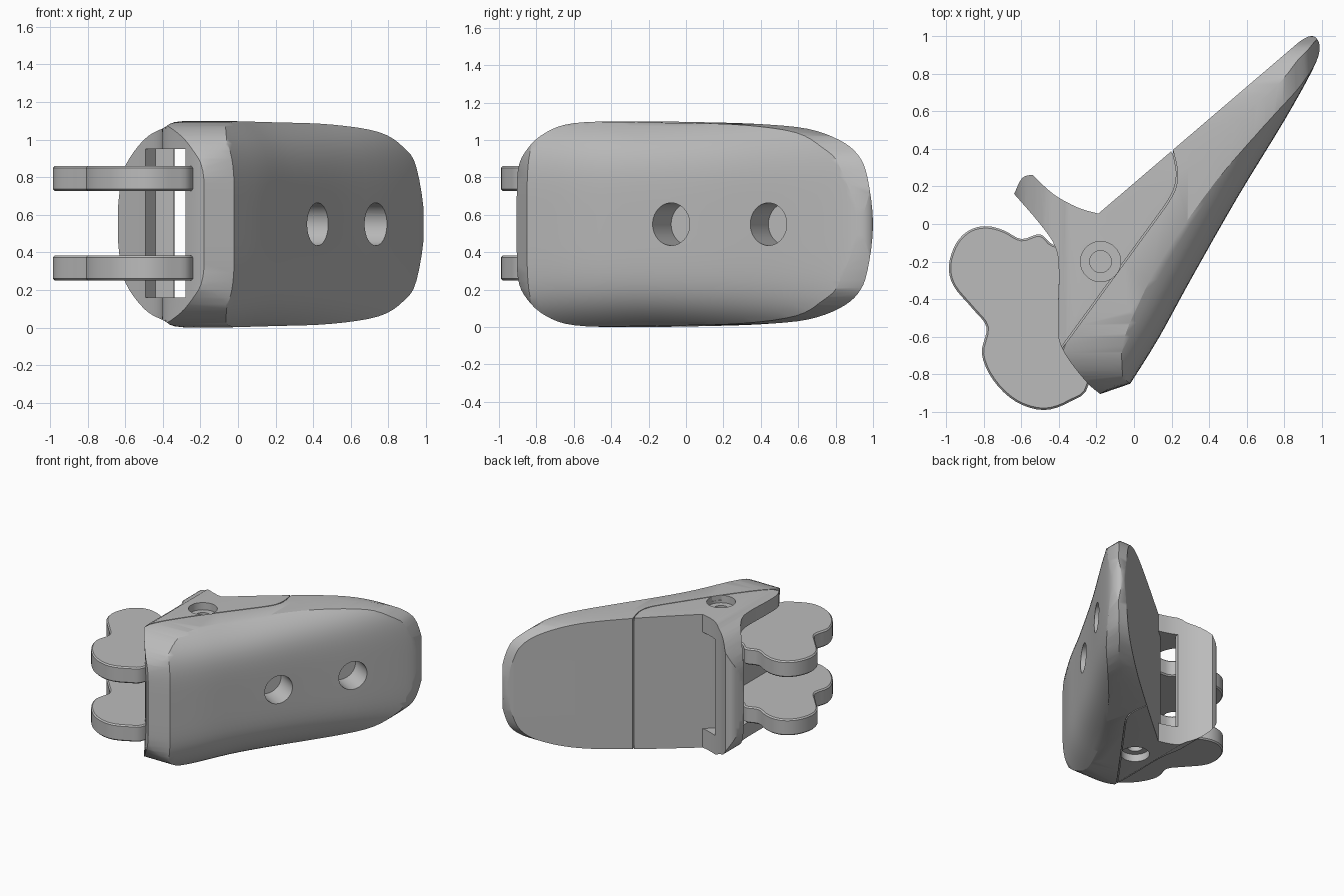
import bpy, bmesh, math
from mathutils import Vector, Matrix

cube = bpy.data.objects.get("Cube")
if cube:
    bpy.data.objects.remove(cube, do_unlink=True)

H = 1.1  # full height
grey = bpy.data.materials.new("plain grey")
grey.use_nodes = True
grey.diffuse_color = (0.5, 0.5, 0.5, 1)
grey.node_tree.nodes["Principled BSDF"].inputs["Base Color"].default_value = (0.5, 0.5, 0.5, 1)


def spline(pts, closed=True, steps=4):
    """Smooth curve passing through the points."""
    n, out = len(pts), []
    get = lambda i: Vector(pts[i % n] if closed else pts[min(max(i, 0), n - 1)])
    for i in range(n if closed else n - 1):
        a, b, c, d = (get(i + k) for k in (-1, 0, 1, 2))
        for s in range(steps):
            t = s / steps
            out.append(0.5 * (2 * b + (c - a) * t + (2 * a - 5 * b + 4 * c - d) * t * t
                              + (3 * b - a - 3 * c + d) * t ** 3))
    if not closed:
        out.append(get(n - 1))
    return out


def loft(name, rings):
    """Solid through matching rings of points."""
    bm = bmesh.new()
    loops = [[bm.verts.new(p) for p in ring] for ring in rings]
    n = len(loops[0])
    for lo, hi in zip(loops, loops[1:]):
        for i in range(n):
            j = (i + 1) % n
            bm.faces.new((lo[i], lo[j], hi[j], hi[i]))
    bm.faces.new(loops[0][::-1])
    bm.faces.new(loops[-1])
    bmesh.ops.recalc_face_normals(bm, faces=bm.faces)
    mesh = bpy.data.meshes.new(name)
    bm.to_mesh(mesh)
    bm.free()
    mesh.materials.append(grey)
    ob = bpy.data.objects.new(name, mesh)
    bpy.context.collection.objects.link(ob)
    return ob


def prism(name, pts, z0, z1):
    return loft(name, [[(p[0], p[1], z) for p in pts] for z in (z0, z1)])


def cylinder(name, centre, axis, radius, depth):
    circle = [(radius * math.cos(a), radius * math.sin(a))
              for a in (math.tau * i / 40 for i in range(40))]
    ob = prism(name, circle, -depth / 2, depth / 2)
    turn = Vector(axis).to_track_quat('Z', 'Y').to_matrix().to_4x4()
    ob.data.transform(Matrix.Translation(centre) @ turn)
    return ob


def boolean(ob, cutter, operation='DIFFERENCE'):
    mod = ob.modifiers.new("cut", 'BOOLEAN')
    mod.operation, mod.object, mod.solver = operation, cutter, 'EXACT'
    bpy.context.view_layer.objects.active = ob
    bpy.ops.object.modifier_apply(modifier=mod.name)
    bpy.data.objects.remove(cutter, do_unlink=True)


def smooth(ob):
    bpy.ops.object.select_all(action='DESELECT')
    ob.select_set(True)
    bpy.context.view_layer.objects.active = ob
    bpy.ops.object.shade_smooth_by_angle(angle=math.radians(32))


# Plan of the body: third value is how far the edge rolls inward at top and bottom
outer = spline([(-0.02, -0.85, 0.17), (0.13, -0.61, 0.2), (0.3, -0.3, 0.22),
                (0.55, 0.14, 0.18), (0.8, 0.55, 0.12), (0.95, 0.82, 0.07),
                (0.988, 0.93, 0.04), (0.97, 0.99, 0.02), (0.93, 0.998, 0),
                (0.88, 0.97, 0)], closed=False)
arm = spline([(-0.19, 0.055, 0), (-0.3, 0.088, 0), (-0.43, 0.16, 0), (-0.54, 0.262, 0)], False)
arm_end = spline([(-0.54, 0.262, 0), (-0.595, 0.245, 0), (-0.638, 0.16, 0)], False)[1:]
flank = spline([(-0.638, 0.16, 0), (-0.5, 0, 0), (-0.42, -0.12, 0), (-0.4, -0.25, 0),
                (-0.405, -0.5, 0), (-0.385, -0.65, 0.01), (-0.25, -0.84, 0.06),
                (-0.18, -0.905, 0.1)], False)[1:]
plan = outer + arm + arm_end + flank
roll = Vector((-0.8, 0.6))
rings = []
for k in range(29):
    t = -1 + 2 * k / 28
    t = math.copysign(1 - (1 - abs(t)) ** 1.4, t)
    ring = [p.xy + roll * p.z * abs(t) ** 5 for p in plan]
    rings.append([(p.x, p.y, H / 2 + t * (H / 2 + 0.01)) for p in ring])
body = loft("hinged_body", rings)

# Rounded side and front silhouettes
side = [(-0.908, 0.55), (-0.9, 0.83), (-0.85, 0.95), (-0.75, 1.04), (-0.6, 1.09), (-0.3, 1.1),
        (0.1, 1.095), (0.4, 1.085), (0.65, 1.06), (0.82, 1.0), (0.92, 0.92), (0.97, 0.8), (1.0, 0.55)]
front = [(-0.64, 0.55), (-0.633, 0.7), (-0.6, 0.86), (-0.5, 1.0), (-0.4, 1.06), (-0.28, 1.1),
         (0.2, 1.092), (0.5, 1.08), (0.75, 1.04), (0.88, 0.96), (0.95, 0.85), (0.992, 0.55)]


def mirrored(half):
    return spline(half + [(u, H - z) for u, z in half[-2:0:-1]])


boolean(body, loft("side_shape", [[(x, u, z) for u, z in mirrored(side)] for x in (-2, 2)]), 'INTERSECT')
boolean(body, loft("front_shape", [[(u, y, z) for u, z in mirrored(front)] for y in (-2, 2)]), 'INTERSECT')

# Hinge cavity, open to the side and through a window behind the arm
cavity = [(-0.19, 0.055), (-0.21, 0.2), (-0.33, 0.2), (-0.34, 0.075), (-0.44, 0.06),
          (-0.5, -0.02), (-0.6, -0.1), (-0.6, -0.95), (-0.28, -0.95), (-0.28, -0.38), (-0.27, -0.014)]
boolean(body, prism("cavity_cutter", cavity, 0.16, 0.95))

# Blind round holes in the outer face
normal = Vector((0.868, -0.497, 0))
for x, y in ((0.425, -0.08), (0.735, 0.44)):
    boolean(body, cylinder("hole_cutter", Vector((x, y, 0.55)), normal, 0.114, 0.4))

# Pivot recesses, stepped, on both cheeks
for z, sign in ((H, 1), (0, -1)):
    for radius, depth in ((0.107, 0.12), (0.058, 0.22)):
        boolean(body, cylinder("pivot_cutter", Vector((-0.178, -0.2, z)), (0, 0, 1), radius, depth))

# Fine seam between the outer pad and the hinge half
bend = spline([(0.15, 0.08), (0.21, 0.18), (0.225, 0.28), (0.2, 0.4)], False)
seam = [Vector((-0.42, -0.7))] + bend
gap = Vector((0.007, -0.004))
ribbon = seam + [p + gap for p in reversed(seam)]
for z0, z1 in ((1.06, 1.2), (-0.1, 0.04)):
    boolean(body, prism("seam_cutter", ribbon, z0, z1))
back_slit = [(0.2, 0.375), (0.207, 0.375), (0.207, 0.5), (0.2, 0.5)]
boolean(body, prism("seam_cutter", back_slit, -0.1, 1.2))
smooth(body)

# Pair of two-lobed hinge plates
lobes = spline([(-0.985, -0.22), (-0.945, -0.1), (-0.87, -0.03), (-0.78, -0.012), (-0.69, -0.035),
                (-0.6, -0.08), (-0.5, -0.055), (-0.43, -0.11), (-0.3, -0.13), (-0.2, -0.25),
                (-0.24, -0.5), (-0.24, -0.85), (-0.34, -0.945), (-0.48, -0.99), (-0.63, -0.945),
                (-0.75, -0.83), (-0.81, -0.69), (-0.785, -0.55), (-0.86, -0.45), (-0.96, -0.33)])
for name, z in (("lower_hinge_plate", 0.25), ("upper_hinge_plate", 0.727)):
    plate = prism(name, lobes, z, z + 0.133)
    bevel = plate.modifiers.new("edge", 'BEVEL')
    bevel.width, bevel.segments, bevel.limit_method = 0.01, 1, 'ANGLE'
    bevel.angle_limit = math.radians(60)
    smooth(plate)
